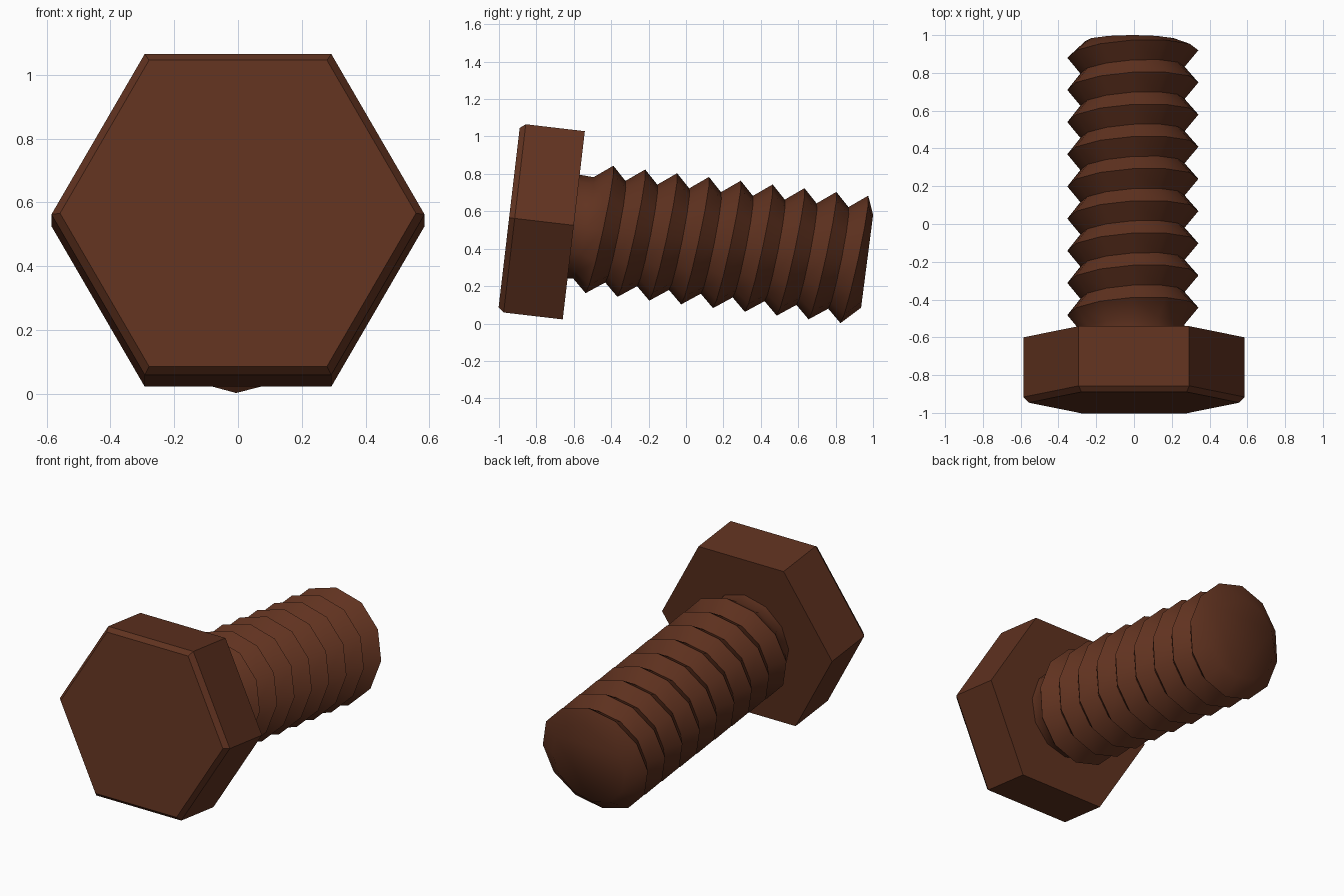
import bpy, bmesh, math
from mathutils import Vector

if "Cube" in bpy.data.objects:
    bpy.data.objects.remove(bpy.data.objects["Cube"])

TILT = math.radians(6.7)
ORIGIN = Vector((0, -0.60, 0.525))              # centre of the head's underside
UP = Vector((0, math.sin(TILT), math.cos(TILT)))
AXIS = Vector((0, math.cos(TILT), -math.sin(TILT)))

rust = bpy.data.materials.new("rusty_brown")
rust.diffuse_color = (0.117, 0.032, 0.014, 1)
rust.use_nodes = True
rust.node_tree.nodes["Principled BSDF"].inputs["Base Color"].default_value = rust.diffuse_color


def loft(name, rings, sides, smooth):
    """Skin a closed solid; ring = (distance, radius, tilt up, tilt right, drop)."""
    bm = bmesh.new()
    loops = []
    for s, r, tu, tr, drop in rings:
        loop = []
        for i in range(sides):
            a = 2 * math.pi * i / sides
            c, d = math.cos(a), math.sin(a)
            p = ORIGIN + UP * (r * d - drop) + AXIS * (s + tu * d + tr * c)
            p.x += r * c - drop
            loop.append(bm.verts.new(p))
        loops.append(loop)
    for a, b in zip(loops, loops[1:]):
        for i in range(sides):
            j = (i + 1) % sides
            bm.faces.new((a[i], a[j], b[j], b[i]))
    bm.faces.new(loops[0])
    bm.faces.new(loops[-1])
    bmesh.ops.recalc_face_normals(bm, faces=bm.faces)
    me = bpy.data.meshes.new(name)
    bm.to_mesh(me)
    bm.free()
    me.materials.append(rust)
    ob = bpy.data.objects.new(name, me)
    bpy.context.collection.objects.link(ob)
    bpy.ops.object.select_all(action='DESELECT')
    ob.select_set(True)
    bpy.context.view_layer.objects.active = ob
    bpy.ops.object.shade_smooth_by_angle(angle=math.radians(smooth))
    return ob


# hexagonal head with a chamfered front
loft("hex_head", [(-0.348, 0.558, 0, 0, 0), (-0.318, 0.585, 0, 0, 0),
                  (0, 0.585, 0, 0, 0)], 6, 25)

# threaded shank: slanted crests and grooves
PITCH = 0.1715
rings = [(-0.02, 0.28, 0, 0, 0.007)]
for k in range(9):
    s = 0.139 + k * PITCH
    rings.append((s - PITCH / 2, 0.276, 0.022, 0.018, 0.008))
    rings.append((s, 0.347, 0.034, 0.02, 0.006))
rings.append((1.58, 0.25, 0.003, 0, 0.008))
loft("threaded_shank", rings, 12, 60)
